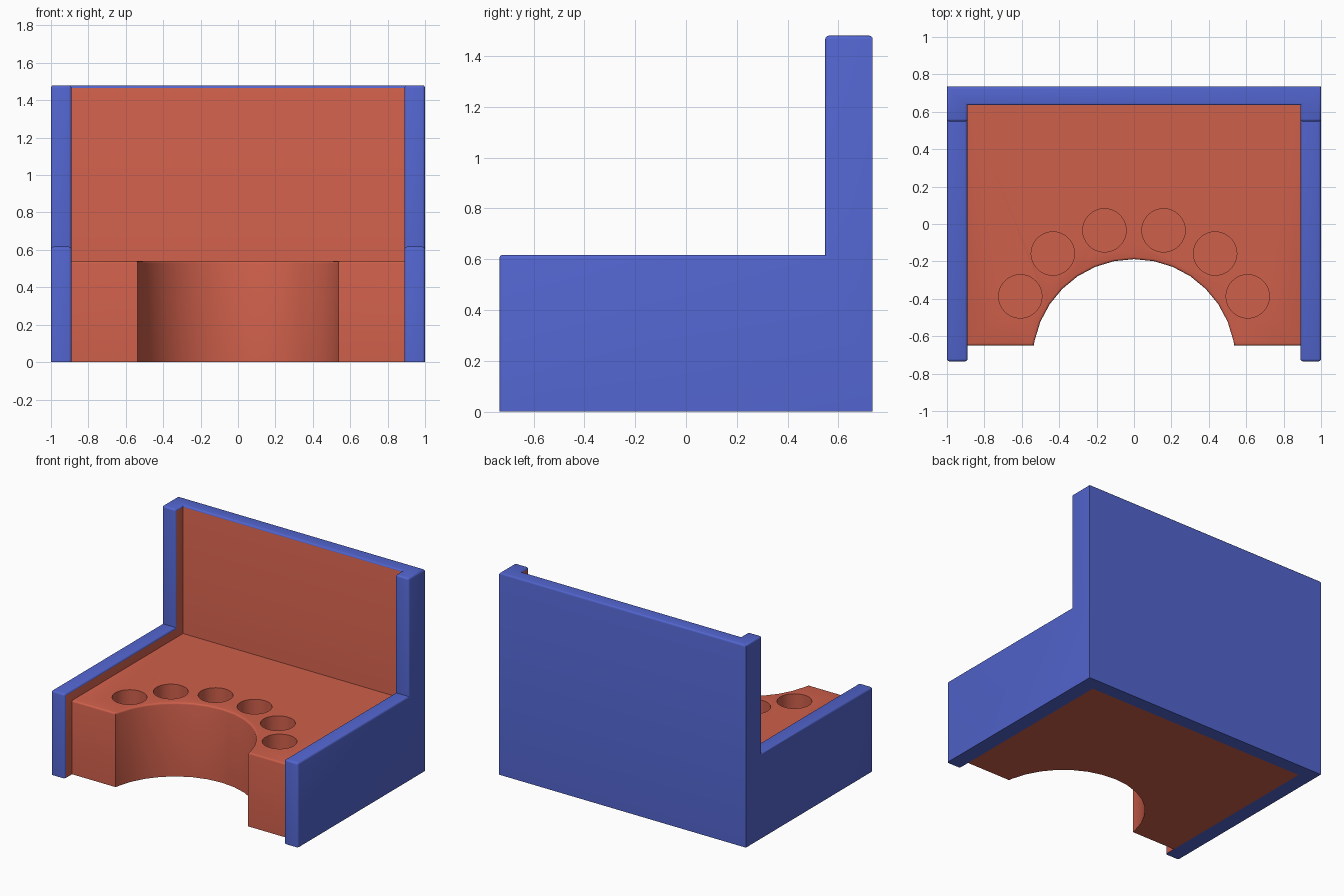
import bpy, bmesh, math

if "Cube" in bpy.data.objects:
    bpy.data.objects.remove(bpy.data.objects["Cube"])

def material(name, col):
    m = bpy.data.materials.new(name)
    m.diffuse_color = (*col, 1)
    m.use_nodes = True
    m.node_tree.nodes["Principled BSDF"].inputs["Base Color"].default_value = m.diffuse_color
    return m

BLUE = material("blue", (0.085, 0.13, 0.62))
RED = material("red", (0.62, 0.115, 0.07))

W, D, T = 1.0, 0.735, 0.11        # half width, half depth, wall thickness
BACK, POST = 0.635, 0.548         # inner back face, front of the upper posts
LOW, HIGH = 0.617, 1.48           # side wall and back heights
FRONT, TOP = -0.65, 0.54          # front and top of the rack block

def prism(name, pts, z0, z1, mats):
    """Extrude a plan outline between two heights."""
    bm = bmesh.new()
    f = bm.faces.new([bm.verts.new((x, y, z0)) for x, y in pts])
    r = bmesh.ops.extrude_face_region(bm, geom=[f])
    up = [v for v in r["geom"] if isinstance(v, bmesh.types.BMVert)]
    bmesh.ops.translate(bm, verts=up, vec=(0, 0, z1 - z0))
    bmesh.ops.recalc_face_normals(bm, faces=bm.faces)
    me = bpy.data.meshes.new(name)
    bm.to_mesh(me)
    bm.free()
    for m in mats:
        me.materials.append(m)
    ob = bpy.data.objects.new(name, me)
    bpy.context.collection.objects.link(ob)
    return ob

def activate(ob):
    bpy.ops.object.select_all(action='DESELECT')
    ob.select_set(True)
    bpy.context.view_layer.objects.active = ob

def cut(ob, cutter):
    """Subtract a cutter and remove it."""
    m = ob.modifiers.new("cut", 'BOOLEAN')
    m.operation, m.solver, m.object = 'DIFFERENCE', 'EXACT', cutter
    activate(ob)
    bpy.ops.object.modifier_apply(modifier=m.name)
    bpy.data.objects.remove(cutter)

def round_edges(ob, width, test):
    """Bevel the convex edges whose two end points pass the test."""
    bm = bmesh.new()
    bm.from_mesh(ob.data)
    bmesh.ops.dissolve_limit(bm, angle_limit=0.01, verts=bm.verts, edges=bm.edges)
    edges = [e for e in bm.edges if e.is_manifold
             and e.calc_face_angle_signed() > 0.5
             and test(e.verts[0].co, e.verts[1].co)]
    bmesh.ops.bevel(bm, geom=edges, offset=width, segments=3, profile=0.5,
                    affect='EDGES', clamp_overlap=True)
    bm.to_mesh(ob.data)
    bm.free()

def finish(ob):
    activate(ob)
    bpy.ops.object.shade_smooth_by_angle(angle=math.radians(32))

# Frame: U-shaped plan with the front part lowered
inner = W - T
frame = prism("frame", [(-W, -D), (-inner, -D), (-inner, BACK), (inner, BACK),
                        (inner, -D), (W, -D), (W, D), (-W, D)], 0, HIGH, [BLUE, RED])
cut(frame, prism("cutter", [(-2, -2), (2, -2), (2, POST), (-2, POST)], LOW, 2, [BLUE]))
round_edges(frame, 0.014, lambda a, b: max(a.z, b.z) > 0.01
            and not (abs(a.z - b.z) > 0.1 and a.y > D - 0.01))
# Inside faces of the frame are red
for p in frame.data.polygons:
    c, n = p.center, p.normal
    side = abs(n.x) > 0.99 and c.x * n.x < 0
    back = n.y < -0.99 and abs(c.x) < inner - 0.05
    p.material_index = 1 if side or back else 0
finish(frame)

# Rack block with the round bay at the front
cy, r = -0.73, 0.542
arc = [(r * math.sin(math.radians(a)), cy + r * math.cos(math.radians(a)))
       for a in [11.25 * i for i in range(-7, 8)]]
ex = math.sqrt(r * r - (FRONT - cy) ** 2)
plan = ([(-inner, FRONT), (-ex, FRONT)] + arc + [(ex, FRONT), (inner, FRONT),
        (inner, BACK), (-inner, BACK)])
block = prism("rack_block", plan, 0, TOP, [RED])
round_edges(block, 0.012, lambda a, b: min(a.z, b.z) > TOP - 0.01
            and max(a.y, b.y) < -0.1)

# Blind round holes around the bay
for x, y in [(0.158, -0.034), (0.434, -0.158), (0.608, -0.387)]:
    for s in (-1, 1):
        ring = [(s * x + 0.116 * math.cos(i * math.tau / 32),
                 y + 0.116 * math.sin(i * math.tau / 32)) for i in range(32)]
        cut(block, prism("cutter", ring, 0.11, 1, [RED]))
finish(block)
